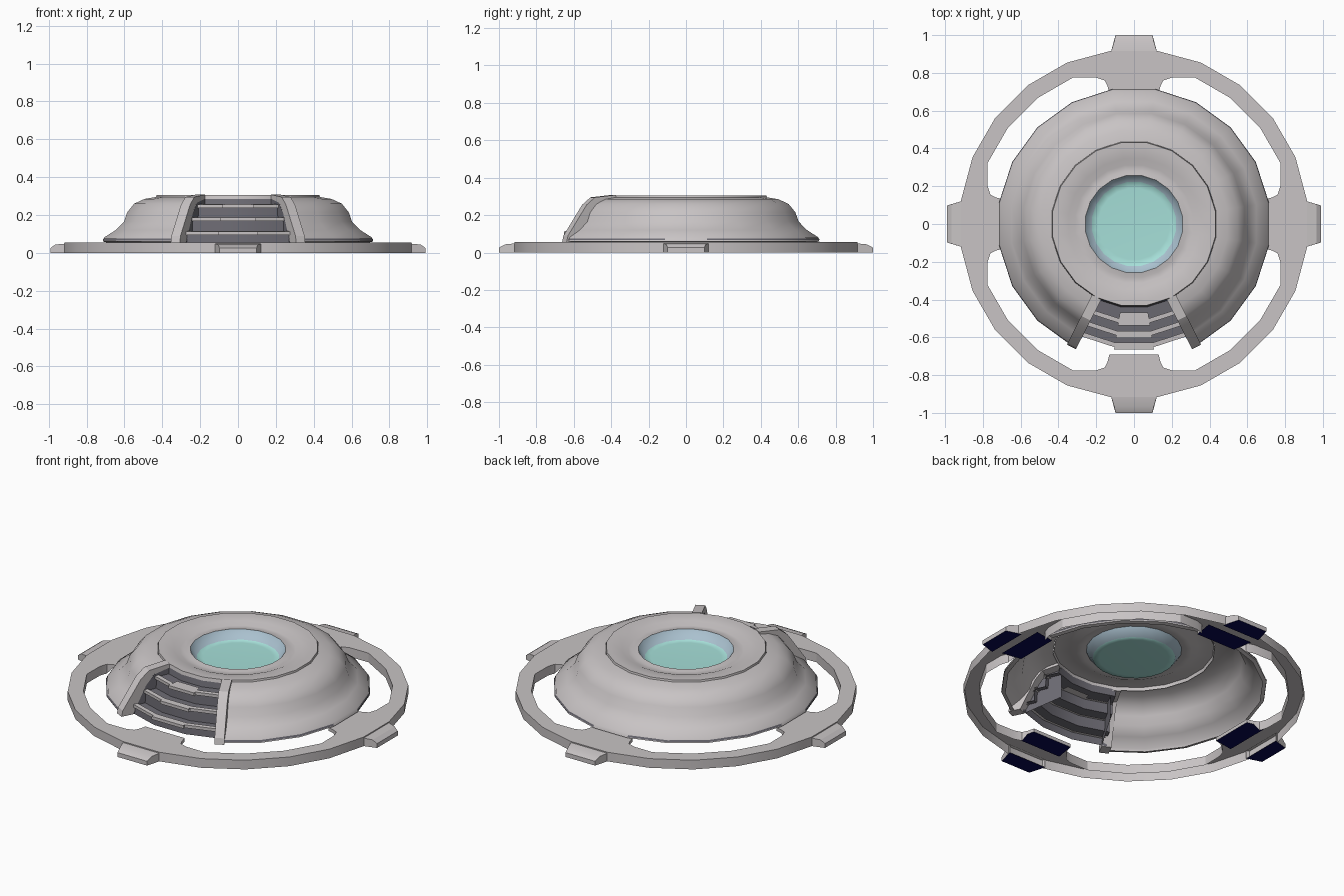
import bpy, bmesh, math
from mathutils import Matrix, Vector

if "Cube" in bpy.data.objects:
    bpy.data.objects.remove(bpy.data.objects["Cube"])


def material(name, rgb):
    m = bpy.data.materials.new(name)
    m.diffuse_color = (*rgb, 1)
    m.use_nodes = True
    m.node_tree.nodes["Principled BSDF"].inputs["Base Color"].default_value = m.diffuse_color
    return m


GREY = material("warm_grey", (0.58, 0.55, 0.555))
DARK = material("dark_grey", (0.15, 0.145, 0.17))
TEAL = material("teal_glass", (0.38, 0.74, 0.69))
BLUE = material("pale_blue", (0.40, 0.53, 0.62))
NAVY = material("navy", (0.002, 0.002, 0.08))


def build(name, verts, faces, mats, angle=40):
    me = bpy.data.meshes.new(name)
    me.from_pydata([tuple(v) for v in verts], [], faces)
    bm = bmesh.new()
    bm.from_mesh(me)
    bmesh.ops.remove_doubles(bm, verts=bm.verts, dist=1e-5)
    bm.to_mesh(me)
    bm.free()
    for m in mats:
        me.materials.append(m)
    me.polygons.foreach_set("use_smooth", [True] * len(me.polygons))
    me.update()
    me.set_sharp_from_angle(angle=math.radians(angle))
    ob = bpy.data.objects.new(name, me)
    bpy.context.collection.objects.link(ob)
    return ob


def revolve(name, profile, n, offset, mats, keep=lambda j, i: True, closed=False, angle=40):
    """Lathe (radius, z) points into n sides; keep(segment, row) chooses the faces."""
    verts, faces, k = [], [], len(profile)
    for j in range(n):
        a = math.radians(offset + 360 * j / n)
        verts += [(r * math.cos(a), r * math.sin(a), z) for r, z in profile]
    for j in range(n):
        a, b = j * k, (j + 1) % n * k
        for i in range(k if closed else k - 1):
            if keep(j, i):
                i2 = (i + 1) % k
                faces.append((a + i, b + i, b + i2, a + i2))
    used = sorted({v for f in faces for v in f})
    remap = {v: i for i, v in enumerate(used)}
    return build(name, [verts[v] for v in used],
                 [[remap[v] for v in f] for f in faces], mats, angle)


VENT = (13, 14, 15)  # the three front segments of the 20-sided dome

# Dome shell, open at the front for the vent
side = [(0.70, 0.055), (0.722, 0.06), (0.715, 0.082), (0.655, 0.12), (0.61, 0.165),
        (0.592, 0.215), (0.555, 0.26), (0.50, 0.285), (0.44, 0.295)]
revolve("dome", side, 20, 9, [GREY], keep=lambda j, i: j not in VENT)

# Thin dark seam round the foot of the dome, broken at the bridges
revolve("dome_seam", [(0.7235, 0.066), (0.7195, 0.076)], 20, 9, [DARK],
        keep=lambda j, i: j not in VENT and j not in (4, 9, 19))

# Top cap with a shallow dish around the window
cap = [(0.44, 0.285), (0.436, 0.305), (0.41, 0.304), (0.35, 0.299), (0.315, 0.284),
       (0.285, 0.285), (0.26, 0.29)]
revolve("top_cap", cap, 20, 9, [GREY])

# Sunken window: pale wall and teal floor, shaded smoothly together
window = revolve("window", [(0.26, 0.29), (0.225, 0.242), (0.19, 0.24), (0, 0.24)],
                 20, 9, [BLUE, TEAL], angle=180)
for p in window.data.polygons:
    p.material_index = 0 if p.center.z > 0.25 else 1

# Outer ring, open underneath; the inner wall is left out where the bridges join
RI, RO, H = 0.84, 0.925, 0.055
revolve("outer_ring", [(RO, 0), (RO, H), (RI, H), (RI, 0)], 24, 7.5, [GREY],
        keep=lambda j, i: i < 2 or j % 6 in (1, 2, 3), angle=30)

# Bridges from ring to dome, and outer feet, at each quarter
c, s = math.cos, math.sin
a1, a2 = math.radians(7.5), math.radians(22.5)
half = [(0.69, 0.13), (0.73, 0.14), (0.76, 0.155), (0.775, 0.20),
        (RI * c(a2), RI * s(a2)), (RI * c(a1), RI * s(a1))]
outline = half + [(x, -y) for x, y in reversed(half)]
for q, side_name in enumerate(("right", "back", "left", "front")):
    rot = Matrix.Rotation(math.pi / 2 * q, 3, 'Z')
    n = len(outline)
    depth = [0.035 if x < 0.75 else 0.0 for x, y in outline]
    verts = [rot @ Vector((x, y, H)) for x, y in outline]
    verts += [rot @ Vector((x, y, z)) for (x, y), z in zip(outline, depth)]
    faces = [list(range(n))[::-1]]
    for i in range(n):
        if i not in (4, 5, 6):            # edges shared with the ring
            faces.append((i, (i + 1) % n, n + (i + 1) % n, n + i))
    build(side_name + "_bridge", verts, faces, [GREY], 25)
    plate = [rot @ Vector((x, y, 0.036)) for x, y in
             ((0.69, -0.13), (0.69, 0.13), (0.81, 0.15), (0.81, -0.15))]
    build(side_name + "_bridge_underside", plate, [(0, 1, 2, 3)], [NAVY])

    tip = 0.99 if q % 2 == 0 else 1.0
    rows = [(0.90, 0.125, 0), (0.90, 0.125, 0.05), (0.965, 0.105, 0.044),
            (tip, 0.098, 0.026), (tip, 0.098, 0)]
    verts = [rot @ Vector((x, w * sg, z)) for x, w, z in rows for sg in (-1, 1)]
    faces = [(2 * i, 2 * i + 2, 2 * i + 3, 2 * i + 1) for i in range(1, 4)]
    faces += [(8, 6, 4, 2, 0), (1, 3, 5, 7, 9), (0, 1, 9, 8)]
    foot = build(side_name + "_foot", verts, faces, [GREY, NAVY], 25)
    foot.data.polygons[-1].material_index = 1

# Dark stepped panel behind the louvres
panel = [(0.655, 0.055), (0.65, 0.105), (0.59, 0.108), (0.585, 0.178),
         (0.523, 0.181), (0.518, 0.247), (0.445, 0.25), (0.437, 0.288)]
revolve("vent_steps", panel, 20, 9, [DARK], keep=lambda j, i: j in VENT, angle=25)

# Louvre slats on the step edges; the middle segment stands slightly proud
for num, (r, z) in enumerate(((0.66, 0.105), (0.597, 0.178), (0.53, 0.247))):
    for label, segs, out in (("side", (13, 15), 0), ("middle", (14,), 0.014)):
        R = r + out
        back = r - (0.055 if num == 2 and out else 0.024)
        slat = [(R, z - 0.01), (R, z + 0.008), (back, z + 0.01), (back, z - 0.006)]
        revolve(f"louvre_{label}_{num + 1}", slat, 20, 9, [GREY],
                keep=lambda j, i: j in segs and i != 2, closed=True, angle=15)

# Frame bars and dark inner cheeks on both sides of the vent
bar = [(0.73, 0.055), (0.722, 0.09), (0.61, 0.255), (0.56, 0.295), (0.435, 0.308),
       (0.435, 0.28), (0.53, 0.265), (0.57, 0.22), (0.66, 0.055)]
cheek = [(0.66, 0.056), (0.58, 0.21), (0.53, 0.265), (0.44, 0.285), (0.44, 0.11)]
for label, ang, turn in (("left", 243, 0.028), ("right", 297, -0.028)):
    rot = Matrix.Rotation(math.radians(ang), 3, 'Z')
    n = len(bar)
    verts = [rot @ Vector((r, t, z)) for t in (-0.027, 0.027) for r, z in bar]
    faces = [list(range(n))[::-1], list(range(n, 2 * n))]
    faces += [(i, (i + 1) % n, n + (i + 1) % n, n + i) for i in range(n)]
    build(label + "_vent_bar", verts, [f[::-1] for f in faces], [GREY], 20)
    order = list(range(len(cheek)))
    build(label + "_vent_cheek", [rot @ Vector((r, turn, z)) for r, z in cheek],
          [order[::-1] if turn > 0 else order], [DARK])
